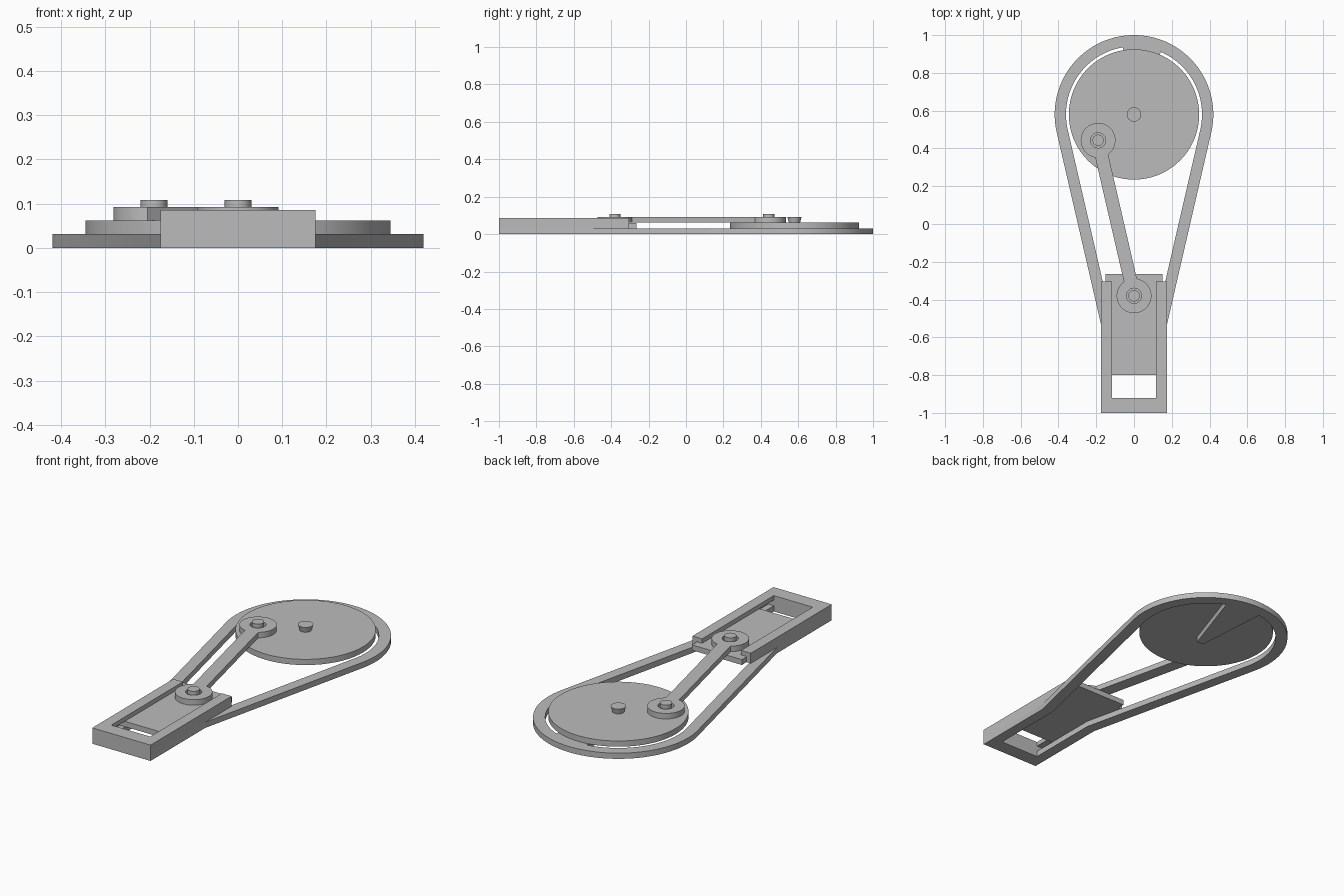
import bpy, bmesh
from math import sin, cos, radians, atan2, asin, pi

cube = bpy.data.objects.get("Cube")
if cube:
    bpy.data.objects.remove(cube, do_unlink=True)

GREY = (0.5, 0.5, 0.5, 1)
metal = bpy.data.materials.new("plain_grey")
metal.use_nodes = True
metal.diffuse_color = GREY
metal.node_tree.nodes["Principled BSDF"].inputs["Base Color"].default_value = GREY


def finish(obj):
    obj.data.materials.clear()
    obj.data.materials.append(metal)
    bpy.ops.object.select_all(action='DESELECT')
    obj.select_set(True)
    bpy.context.view_layer.objects.active = obj
    bpy.ops.object.shade_smooth_by_angle(angle=radians(30))


def arc(cx, cy, r, start, end, steps=64):
    return [(cx + r * cos(start + (end - start) * i / steps),
             cy + r * sin(start + (end - start) * i / steps)) for i in range(steps + 1)]


def circle(cx, cy, r, steps=48):
    return arc(cx, cy, r, 0, 2 * pi, steps)[:-1]


def plate(name, loops, z0, z1):
    """Extrude flat outlines; inner loops become holes."""
    curve = bpy.data.curves.new(name + "_outline", 'CURVE')
    curve.dimensions = '2D'
    curve.fill_mode = 'BOTH'
    curve.extrude = (z1 - z0) / 2
    for loop in loops:
        spline = curve.splines.new('POLY')
        spline.points.add(len(loop) - 1)
        for point, (x, y) in zip(spline.points, loop):
            point.co = (x, y, 0, 1)
        spline.use_cyclic_u = True
    helper = bpy.data.objects.new(name + "_helper", curve)
    bpy.context.collection.objects.link(helper)
    graph = bpy.context.evaluated_depsgraph_get()
    mesh = bpy.data.meshes.new_from_object(helper.evaluated_get(graph))
    bpy.data.objects.remove(helper, do_unlink=True)
    bm = bmesh.new()
    bm.from_mesh(mesh)
    bmesh.ops.remove_doubles(bm, verts=bm.verts, dist=1e-5)
    bmesh.ops.recalc_face_normals(bm, faces=bm.faces)
    bmesh.ops.translate(bm, verts=bm.verts, vec=(0, 0, (z0 + z1) / 2))
    bm.to_mesh(mesh)
    bm.free()
    obj = bpy.data.objects.new(name, mesh)
    bpy.context.collection.objects.link(obj)
    finish(obj)
    return obj


def pin(name, x, y, r_base, r_top, z0, z1):
    bpy.ops.mesh.primitive_cone_add(vertices=40, radius1=r_base, radius2=r_top,
                                    depth=z1 - z0, location=(x, y, (z0 + z1) / 2))
    obj = bpy.context.object
    obj.name = name
    finish(obj)


# Main dimensions
HUB = (0, 0.58)
CRANK = (-0.19, 0.443)
WRIST = (0, -0.38)
SIDE, RAIL, GROOVE = 0.175, 0.117, 0.15
FRONT, POCKET, MOUTH = -1.0, -0.92, -0.305
LOW, MID, TOP = 0.031, 0.062, 0.086
TANGENT = radians(-13)


# Base frame: round hoop with straight arms running into the guide
def hoop(radius, half_width, y_join, y_end):
    return (arc(*HUB, radius, TANGENT, pi - TANGENT, 96)
            + [(-half_width, y_join), (-half_width, y_end),
               (half_width, y_end), (half_width, y_join)])


plate("base_frame", [hoop(0.42, SIDE, -0.53, FRONT),
                     hoop(0.36, RAIL, -0.515, POCKET)], 0, LOW)


# Guide: grooved middle layer and narrower upper layer
def channel(inner):
    return [(-SIDE, FRONT), (SIDE, FRONT), (SIDE, MOUTH), (inner, MOUTH),
            (inner, POCKET), (-inner, POCKET), (-inner, MOUTH), (-SIDE, MOUTH)]


plate("guide_groove", [channel(GROOVE)], LOW, MID)
plate("guide_rails", [channel(RAIL)], MID, TOP)

# Spoke that carries the wheel
plate("wheel_spoke", [[(-0.03, 0.52), (0.01, 0.52), (0.15, 0.935), (-0.06, 0.955)]], 0, LOW)

# Wheel and sliding block
plate("crank_wheel", [circle(*HUB, 0.345, 96)], LOW, MID)
plate("sliding_block", [[(-GROOVE, -0.8), (GROOVE, -0.8),
                         (GROOVE, -0.265), (-GROOVE, -0.265)]], LOW, MID - 0.002)

# Connecting rod: two eyes joined by a straight shank
EYE, HALF_SHANK = 0.092, 0.035
along = atan2(CRANK[1] - WRIST[1], CRANK[0] - WRIST[0])
gap = asin(HALF_SHANK / EYE)
outline = (arc(*WRIST, EYE, along + gap, along + 2 * pi - gap)
           + arc(*CRANK, EYE, along - pi + gap, along + pi - gap))
plate("connecting_rod", [outline, circle(*CRANK, 0.04), circle(*WRIST, 0.04)], MID, 0.092)

# Pins
pin("hub_pin", *HUB, 0.03, 0.038, MID, 0.092)
pin("crank_pin", *CRANK, 0.03, 0.03, MID, 0.108)
pin("wrist_pin", *WRIST, 0.03, 0.03, MID - 0.002, 0.108)
